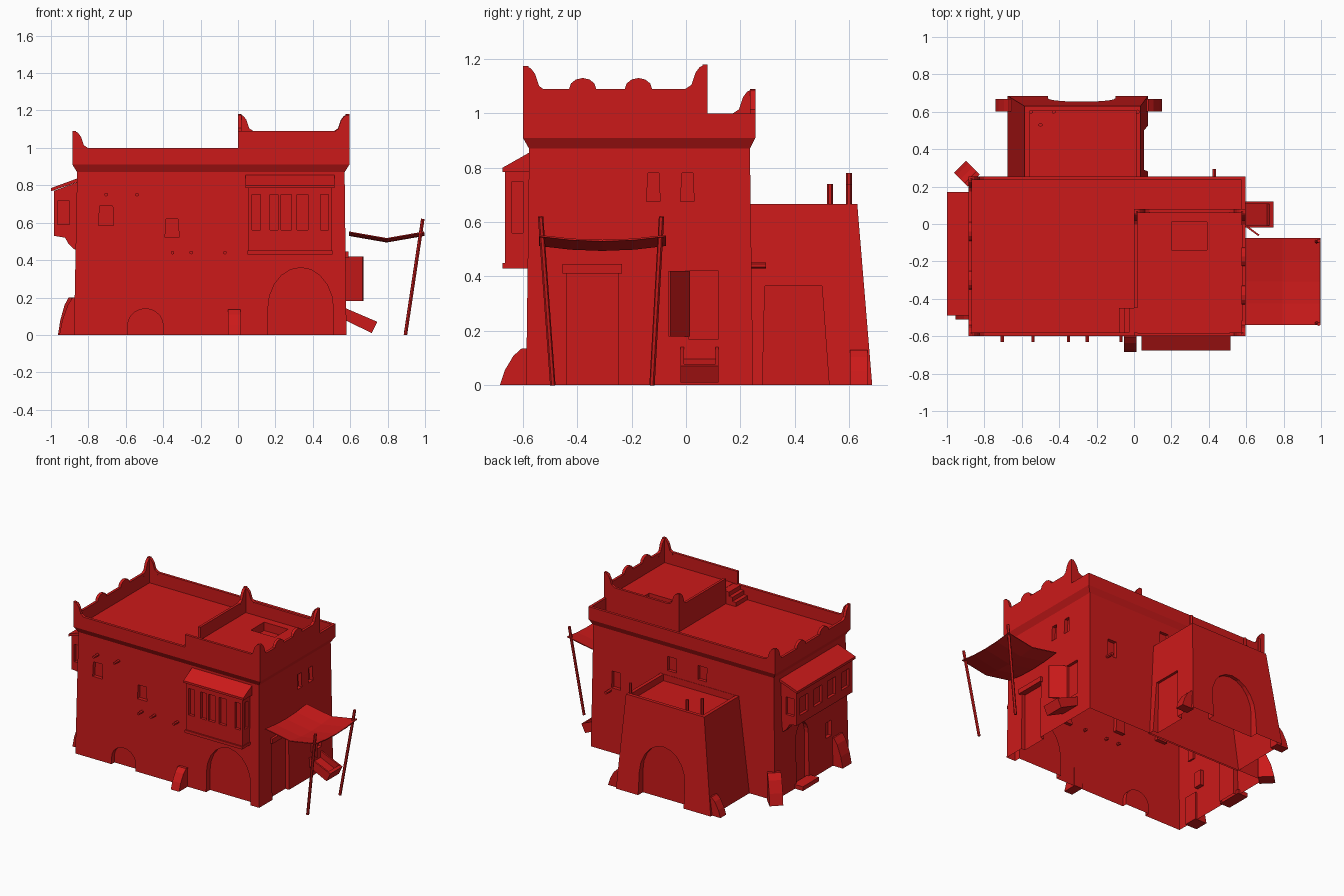
import bpy, bmesh, math
from mathutils import Matrix, Vector

if "Cube" in bpy.data.objects:
    bpy.data.objects.remove(bpy.data.objects["Cube"])

red = bpy.data.materials.new("red_clay")
red.diffuse_color = (0.6, 0.01, 0.01, 1)
red.use_nodes = True
red.node_tree.nodes["Principled BSDF"].inputs["Base Color"].default_value = red.diffuse_color


def finish(name, bm):
    bmesh.ops.recalc_face_normals(bm, faces=bm.faces)
    me = bpy.data.meshes.new(name)
    bm.to_mesh(me)
    bm.free()
    me.materials.append(red)
    ob = bpy.data.objects.new(name, me)
    bpy.context.collection.objects.link(ob)
    return ob


def prism(bm, pts, axis, a, b, mat=None):
    """Extrude a 2D profile along an axis from a to b."""
    place = {'x': lambda p, d: (d, p[0], p[1]),
             'y': lambda p, d: (p[0], d, p[1]),
             'z': lambda p, d: (p[0], p[1], d)}[axis]
    lo, hi = [[bm.verts.new(place(p, d)) for p in pts] for d in (a, b)]
    n = len(pts)
    bm.faces.new(lo)
    bm.faces.new(hi[::-1])
    for i in range(n):
        bm.faces.new((lo[i], hi[i], hi[(i + 1) % n], lo[(i + 1) % n]))
    if mat:
        bmesh.ops.transform(bm, matrix=mat, verts=lo + hi)


def rect(u0, u1, v0, v1):
    return [(u0, v0), (u1, v0), (u1, v1), (u0, v1)]


def arch(u0, u1, top, spring, n=10):
    c, r = (u0 + u1) / 2, (u1 - u0) / 2
    pts = [(u0, -.05), (u1, -.05)]
    return pts + [(c + r * math.cos(math.pi * i / n), spring + (top - spring) * math.sin(math.pi * i / n))
                  for i in range(n + 1)]


def loft(name, rings):
    """Stack rectangles (x0, x1, y0, y1, z) into a closed solid."""
    bm = bmesh.new()
    loops = [[bm.verts.new((x, y, z)) for x, y in rect(x0, x1, y0, y1)] for x0, x1, y0, y1, z in rings]
    for a, b in zip(loops, loops[1:]):
        for i in range(4):
            j = (i + 1) % 4
            bm.faces.new((a[i], a[j], b[j], b[i]))
    bm.faces.new(loops[0][::-1])
    bm.faces.new(loops[-1])
    return finish(name, bm)


def solid(name, parts):
    bm = bmesh.new()
    for p in parts:
        prism(bm, *p)
    return finish(name, bm)


def carve(ob, parts):
    """Cut recesses, then open the underside."""
    cutter = solid("cutter", parts)
    cutter.hide_render = True
    mod = ob.modifiers.new("recess", 'BOOLEAN')
    mod.operation, mod.solver, mod.object = 'DIFFERENCE', 'EXACT', cutter
    bpy.context.view_layer.objects.active = ob
    bpy.ops.object.modifier_apply(modifier=mod.name)
    bpy.data.objects.remove(cutter)
    bm = bmesh.new()
    bm.from_mesh(ob.data)
    under = [f for f in bm.faces if f.normal.z < -.9 and f.calc_center_median().z < .005]
    bmesh.ops.delete(bm, geom=under, context='FACES')
    bm.to_mesh(ob.data)
    bm.free()


def rod(name, p, q, r, sides=6):
    p, q = Vector(p), Vector(q)
    d = q - p
    bm = bmesh.new()
    bmesh.ops.create_cone(bm, cap_ends=True, segments=sides, radius1=r, radius2=r, depth=d.length,
                          matrix=Matrix.Translation((p + q) / 2) @ d.to_track_quat('Z', 'Y').to_matrix().to_4x4())
    return finish(name, bm)


# Main house with flared parapet and sunken roof
house = loft("house", [(-.877, .58, -.588, .247, 0), (-.86, .57, -.577, .235, .87), (-.885, .595, -.6, .255, .91),
                       (-.885, .595, -.6, .255, 1), (-.866, .576, -.581, .236, 1), (-.866, .576, -.581, .236, .91)])
carve(house, [
    (arch(.16, .51, .36, .14), 'y', -.7, -.545),
    (arch(-.59, -.4, .14, .05), 'y', -.7, -.555),
    ([(-.745, .585), (-.665, .585), (-.67, .69), (-.74, .69)], 'y', -.7, -.555),
    ([(-.39, .52), (-.315, .52), (-.32, .62), (-.385, .62)], 'y', -.7, -.555),
    (rect(-.44, -.25, -.05, .41), 'x', .55, .7),
    ([(-.145, .675), (-.095, .675), (-.1, .78), (-.14, .78)], 'x', .545, .7),
    ([(-.02, .675), (.03, .675), (.025, .78), (-.015, .78)], 'x', .545, .7),
    (rect(.01, .12, .17, .42), 'x', .555, .7),
    (arch(-.14, .0, .44, .34), 'x', -1, -.84),
    (rect(-.4, -.34, .22, .33), 'x', -1, -.845),
    (rect(.35, .42, .46, .58), 'y', .215, .4),
    (rect(-.09, -.02, .7, .8), 'y', .215, .4),
    (rect(-.33, -.26, .7, .8), 'y', .215, .4)])

# Raised roof terrace with hatch and stair gap
terrace = loft("terrace", [(0, .595, -.6, .08, .91), (0, .595, -.6, .08, 1.09),
                           (.018, .577, -.582, .062, 1.09), (.018, .577, -.582, .062, 1.0)])
carve(terrace, [(rect(.2, .39, -.14, .01), 'z', .94, 1.2),
                (rect(-.05, .03, -.58, -.45), 'z', .998, 1.2)])
solid("roof_stairs", [(rect(-.08 + .027 * i, 0, -.58, -.45), 'z', .9, .94 + .03 * i) for i in range(3)])

# Corner horns and rounded bumps on the parapets
horn = [(0, -.02), (.085, -.02), (.082, 0), (.06, .015), (.045, .06), (.03, .08), (.01, .09), (0, .09)]
parts = []
for x, y, z, sx, sy in ((-.885, -.6, 1, 1, 1), (-.885, .255, 1, 1, -1), (0, .08, 1.09, 1, -1),
                        (.595, .08, 1.09, -1, -1), (.595, -.6, 1.085, -1, 1)):
    at = Matrix.Translation((x, y, z)) @ Matrix.Diagonal((sx, sy, 1, 1))
    parts += [(horn, 'y', 0, .02, at), (horn, 'x', 0, .02, at)]
solid("parapet_horns", parts)
bump = [(.05 * math.cos(math.pi * i / 6), .04 * math.sin(math.pi * i / 6)) for i in range(7)]
solid("parapet_bumps", [(bump, 'x', 0, .02, Matrix.Translation(p)) for p in
                        ((.575, -.38, 1.09), (.575, -.175, 1.09), (-.885, -.3, 1), (-.885, -.04, 1))])

# Rear annex with tapered walls
annex = loft("annex", [(-.675, .075, .235, .685, 0), (-.585, .035, .235, .63, .667),
                       (-.56, .01, .24, .605, .667), (-.56, .01, .24, .605, .62)])
carve(annex, [(arch(-.46, -.1, .38, .16), 'y', .63, .8),
              ([(.28, -.05), (.53, -.05), (.5, .365), (.29, .365)], 'x', .035, .2)])
for i, (x, y, z) in enumerate(((-.5, .53, .74), (-.55, .6, .78), (-.43, .6, .74), (.02, .6, .74))):
    rod(f"annex_post_{i}", (x, y, .62), (x, y, z), .011)

# Buttresses at the wall feet (x, y, turn, width, length, height)
foot = [(-.04, 0), (1, 0), (.82, .4), (.5, .8), (.2, 1), (-.04, 1)]
parts = []
for x, y, turn, w, l, h in ((-.02, -.585, -90, .065, .1, .135), (-.865, -.46, 180, .1, .09, .2),
                            (-.86, .235, 135, .09, .1, .2), (-.65, .635, 180, .065, .09, .13),
                            (.06, .635, 0, .065, .09, .13)):
    at = Matrix.Translation((x, y, 0)) @ Matrix.Rotation(math.radians(turn), 4, 'Z') @ Matrix.Diagonal((l, 1, h, 1))
    parts.append((foot, 'y', -w / 2, w / 2, at))
solid("buttresses", parts)

# Front bay window with slots and sloping roof
bay = solid("front_bay", [(rect(-.665, -.56, .45, .8), 'x', .055, .5)])
carve(bay, [(rect(a, b, .56, .75), 'y', -.7, -.645) for a, b in
            ((.075, .12), (.17, .215), (.23, .285), (.315, .375), (.44, .485))] +
      [(rect(-.64, -.6, .56, .75), 'x', a, b) for a, b in ((.04, .07), (.485, .52))])
solid("front_bay_trim", [([(-.56, .865), (-.675, .8), (-.675, .785), (-.56, .785)], 'x', .04, .515),
                         (rect(-.675, -.56, .43, .45), 'x', .05, .505)])

# Left balcony with windows, roof and brackets
balcony = solid("left_balcony", [([(-.85, .53), (-.985, .53), (-.985, .77), (-.85, .82)], 'y', -.475, .155)])
carve(balcony, [(rect(y, y + .09, .59, .715), 'x', -1.1, -.965) for y in (-.44, -.285, -.13, .025)] +
      [(rect(-.965, -.9, .59, .715), 'y', a, b) for a, b in ((-.6, -.455), (.135, .3))])
solid("left_balcony_trim", [([(-.85, .84), (-1, .785), (-1, .768), (-.85, .82)], 'y', -.49, .17)] +
      [([(-.85, .45), (-.88, .46), (-.905, .485), (-.925, .52), (-.985, .53), (-.85, .535)], 'y', y, y + .05)
       for y in (-.47, -.18, .1)])
solid("left_door_step", [(rect(-.94, -.86, -.16, .02), 'z', 0, .03)])

# Right door lintel, shutter and trough
solid("right_door_lintel", [(rect(-.455, -.235, .41, .445), 'x', .56, .592)])
solid("window_shutter", [([(.57, .005), (.665, -.065), (.67, -.057), (.575, .013)], 'z', .18, .42)])
trough = [(.57, .08), (.57, .145), (.745, .07), (.715, .01)]
inner = [(.57, .1), (.57, .145), (.745, .07), (.724, .03)]
solid("trough", [(trough, 'y', -.02, -.008), (trough, 'y', .108, .12),
                 (trough[:1] + inner[:1] + inner[3:] + trough[3:], 'y', -.02, .12),
                 ([(.724, .078), (.745, .07), (.715, .01), (.705, .015)], 'y', -.008, .108)])

# Protruding beam ends
for i, (x, z) in enumerate(((-.705, .75), (-.54, .75), (-.35, .44), (-.25, .44), (-.07, .44),
                            (.14, .44), (.23, .44), (.3, .44))):
    rod(f"beam_end_{i}", (x, -.56, z), (x, -.63, z), .01)
rod("back_spout", (.43, .22, .44), (.43, .295, .44), .011)

# Sagging awning on two leaning poles
bm = bmesh.new()
bmesh.ops.create_grid(bm, x_segments=4, y_segments=4, size=1)
for v in bm.verts:
    u, w = v.co.x, v.co.y
    v.co = (.795 + .2 * u, -.3075 + .2325 * w, .553 - .035 * (1 - abs(u)) - .018 * (1 - w * w))
awning = finish("awning", bm)
awning.modifiers.new("thickness", 'SOLIDIFY').thickness = .006
rod("awning_pole_front", (.895, -.49, 0), (.988, -.535, .62), .01)
rod("awning_pole_back", (.895, -.125, 0), (.988, -.09, .62), .01)
